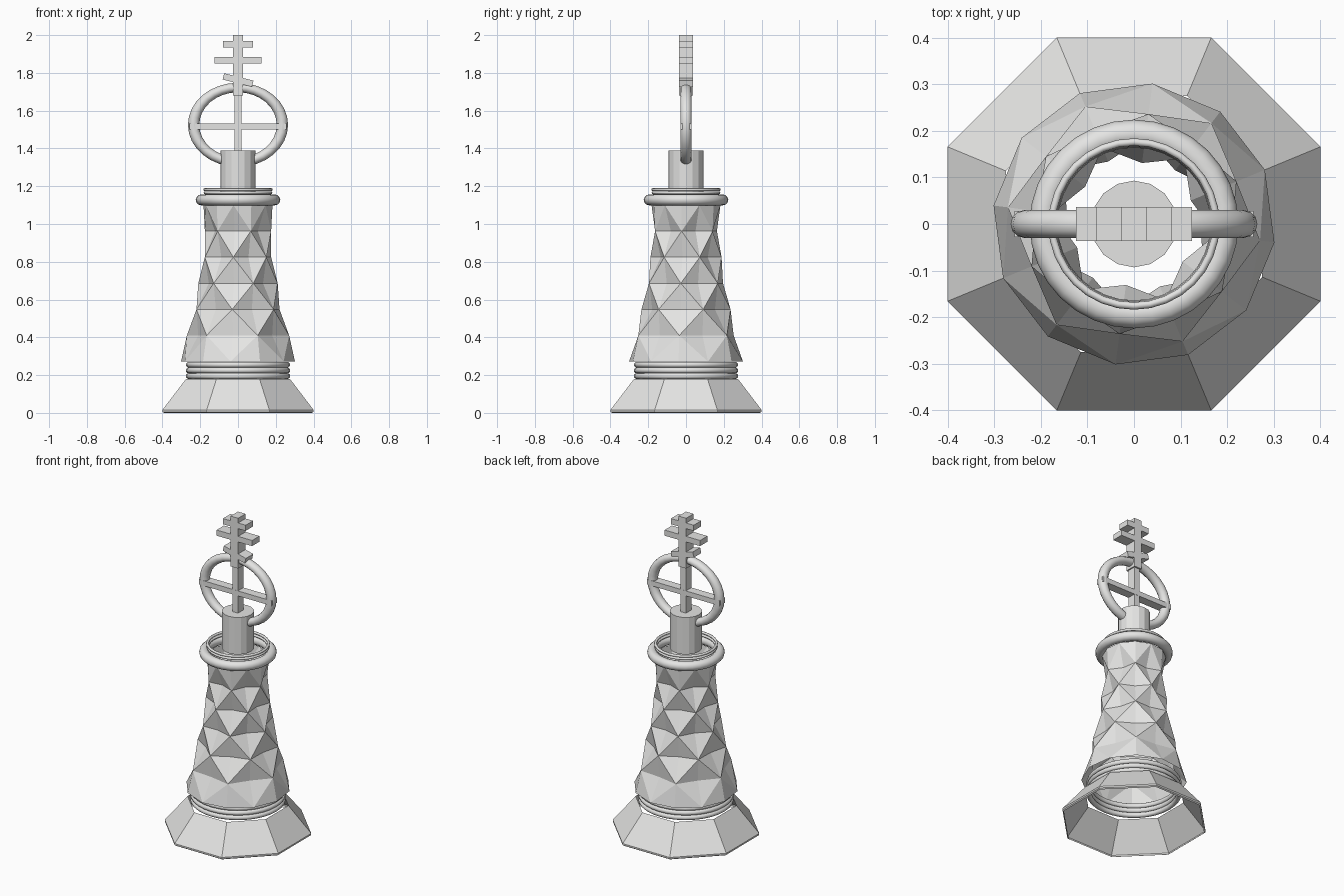
import bpy, bmesh, math
from mathutils import Matrix

if "Cube" in bpy.data.objects:
    bpy.data.objects.remove(bpy.data.objects["Cube"])

stone = bpy.data.materials.new("light_grey")
stone.diffuse_color = (0.78, 0.78, 0.77, 1)
stone.use_nodes = True
stone.node_tree.nodes["Principled BSDF"].inputs["Base Color"].default_value = stone.diffuse_color


def finish(name, bm, smooth=None):
    bmesh.ops.recalc_face_normals(bm, faces=bm.faces[:])
    me = bpy.data.meshes.new(name)
    bm.to_mesh(me)
    bm.free()
    me.materials.append(stone)
    ob = bpy.data.objects.new(name, me)
    bpy.context.collection.objects.link(ob)
    if smooth:
        bpy.ops.object.select_all(action='DESELECT')
        ob.select_set(True)
        bpy.context.view_layer.objects.active = ob
        bpy.ops.object.shade_smooth_by_angle(angle=math.radians(smooth))
    return ob


def lathe(name, profile, n, start=0.0, closed=False, caps=False, smooth=None):
    bm = bmesh.new()
    rings = [[bm.verts.new((r * math.cos(start + 2 * math.pi * k / n),
                            r * math.sin(start + 2 * math.pi * k / n), z))
              for k in range(n)] for r, z in profile]
    pairs = list(zip(rings, rings[1:]))
    if closed:
        pairs.append((rings[-1], rings[0]))
    for a, b in pairs:
        for k in range(n):
            m = (k + 1) % n
            bm.faces.new((a[k], a[m], b[m], b[k]))
    if caps:
        bm.faces.new(rings[0])
        bm.faces.new(rings[-1])
    return finish(name, bm, smooth)


def ring(name, major, z, tube_r, tube_z, n=32, m=12):
    prof = [(major + tube_r * math.cos(2 * math.pi * i / m),
             z + tube_z * math.sin(2 * math.pi * i / m)) for i in range(m)]
    return lathe(name, prof, n, closed=True, smooth=50)


def box(name, size, z, tilt=0.0):
    bm = bmesh.new()
    mat = (Matrix.Translation((0, 0, z)) @ Matrix.Rotation(tilt, 4, 'Y')
           @ Matrix.Diagonal((*size, 1)))
    bmesh.ops.create_cube(bm, size=1, matrix=mat)
    return finish(name, bm)


# Hollow octagonal skirt
k8 = 1 / math.cos(math.pi / 8)
lathe("base_skirt", [(0.392 * k8, 0), (0.4 * k8, 0.006), (0.4 * k8, 0.016),
                     (0.275 * k8, 0.18)], 8, start=math.pi / 8)

# Three stacked rings above the skirt
for i in range(3):
    ring(f"base_ring_{i + 1}", 0.26, 0.195 + 0.03 * i, 0.016, 0.0155)

# Faceted body: diamonds with dented centres
radii = [0.304, 0.273, 0.238, 0.212, 0.19, 0.177, 0.184]
n = 12
bm = bmesh.new()
grid = []
for j, r in enumerate(radii):
    row = []
    for k in range(n):
        dent = 0.045 if (j + k) % 2 and 0 < j < 6 else 0
        a = math.radians(82.5 + 30 * k)
        row.append(bm.verts.new(((r - dent) * math.cos(a), (r - dent) * math.sin(a),
                                 0.272 + 0.138 * j)))
    grid.append(row)
for j in range(6):
    for k in range(n):
        m = (k + 1) % n
        a, b, c, d = grid[j][k], grid[j][m], grid[j + 1][m], grid[j + 1][k]
        if (j + k) % 2 == 0:
            bm.faces.new((a, b, c))
            bm.faces.new((a, c, d))
        else:
            bm.faces.new((a, b, d))
            bm.faces.new((b, c, d))
finish("faceted_body", bm)

# Collar and thin rings at the neck
ring("collar", 0.194, 1.128, 0.03, 0.029)
ring("neck_ring_lower", 0.174, 1.165, 0.008, 0.008, m=8)
ring("neck_ring_upper", 0.176, 1.182, 0.008, 0.008, m=8)

# Pillar
lathe("pillar", [(0.093, 1.155), (0.093, 1.39)], 16, caps=True)

# Oval hoop standing in the xz plane
hoop = ring("hoop", 0.235, 0, 0.03, 0.03, n=32)
hoop.data.transform(Matrix.Translation((0, 0, 1.525)) @ Matrix.Diagonal((1, 1, 0.84, 1))
                    @ Matrix.Rotation(math.pi / 2, 4, 'X'))

# Bars inside the hoop
box("hoop_crossbar", (0.512, 0.056, 0.032), 1.516)
box("hoop_upright", (0.038, 0.054, 0.36), 1.56)

# Cross on top
box("cross_post", (0.054, 0.074, 0.32), 1.84)
box("cross_bar_top", (0.16, 0.074, 0.036), 1.952)
box("cross_bar_middle", (0.25, 0.074, 0.036), 1.867)
box("cross_bar_slanted", (0.16, 0.074, 0.034), 1.762, math.radians(14))
